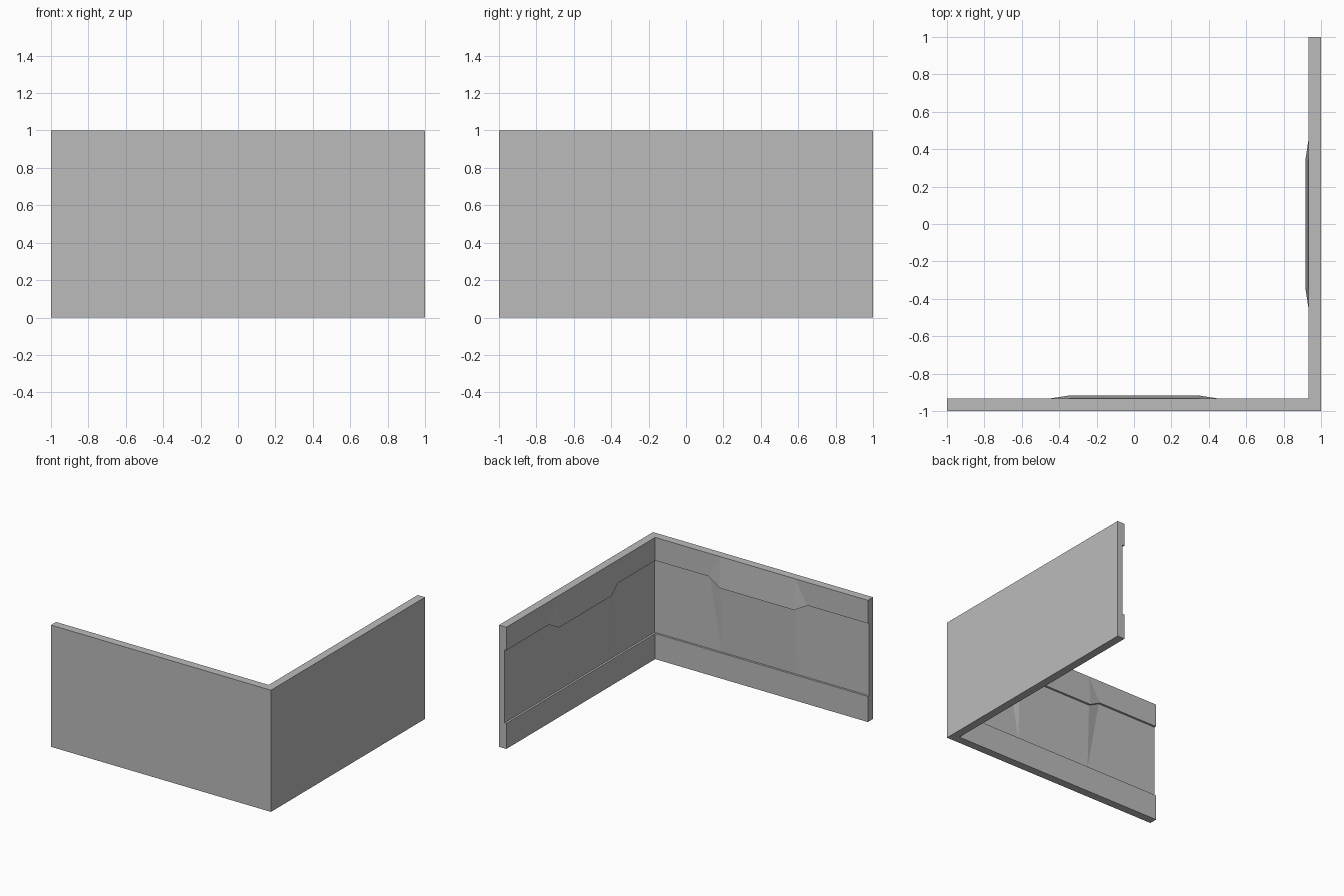
import bpy
import bmesh

if "Cube" in bpy.data.objects:
    bpy.data.objects.remove(bpy.data.objects["Cube"], do_unlink=True)

grey = bpy.data.materials.new("plain grey")
grey.use_nodes = True
colour = (0.5, 0.5, 0.5, 1)
grey.diffuse_color = colour
grey.node_tree.nodes["Principled BSDF"].inputs["Base Color"].default_value = colour

THICK = 0.067     # wall thickness at the bands
STEP = 0.017      # depth of the recess and of the bulge
BASE = 0.21       # top of the lower band
OUTER, INNER = 0.45, 0.34   # where the bulge starts and is full


def section(bulge):
    """Closed wall profile as (depth from the outside, height)."""
    out = STEP if bulge else 0
    lip = 0.75 if bulge else 0.81
    recess = THICK - STEP
    return [(0, 0), (THICK, 0), (THICK, BASE), (recess, BASE),
            (recess + out, lip), (THICK + out, lip), (THICK, 1), (0, 1)]


def add_wall(bm, place):
    """Sweep the profile along one wall, mitred at the shared corner."""
    stations = [(-1, False), (-OUTER, False), (-INNER, True),
                (INNER, True), (OUTER, False), (None, False)]
    rings = []
    for x, bulge in stations:
        rings.append([bm.verts.new(place(1 - t if x is None else x, t - 1, z))
                      for t, z in section(bulge)])
    bm.faces.new(rings[0])
    for i, (a, b) in enumerate(zip(rings, rings[1:])):
        for j in range(len(a)):
            k = (j + 1) % len(a)
            # The bulge is faceted: its sides fold along set diagonals
            if i in (1, 3) and j in (3, 5):
                low_on_a = (i == 3) == (j == 3)
                if low_on_a:
                    bm.faces.new((a[j], b[j], b[k]))
                    bm.faces.new((a[j], b[k], a[k]))
                else:
                    bm.faces.new((a[j], b[j], a[k]))
                    bm.faces.new((b[j], b[k], a[k]))
            else:
                bm.faces.new((a[j], b[j], b[k], a[k]))


# Front wall and its reflection across the corner, welded into one body
bm = bmesh.new()
add_wall(bm, lambda x, y, z: (x, y, z))
add_wall(bm, lambda x, y, z: (-y, -x, z))
bmesh.ops.remove_doubles(bm, verts=bm.verts, dist=0.0001)
bmesh.ops.recalc_face_normals(bm, faces=bm.faces)

mesh = bpy.data.meshes.new("corner_wall")
bm.to_mesh(mesh)
bm.free()
mesh.materials.append(grey)
wall = bpy.data.objects.new("corner_wall", mesh)
bpy.context.collection.objects.link(wall)
